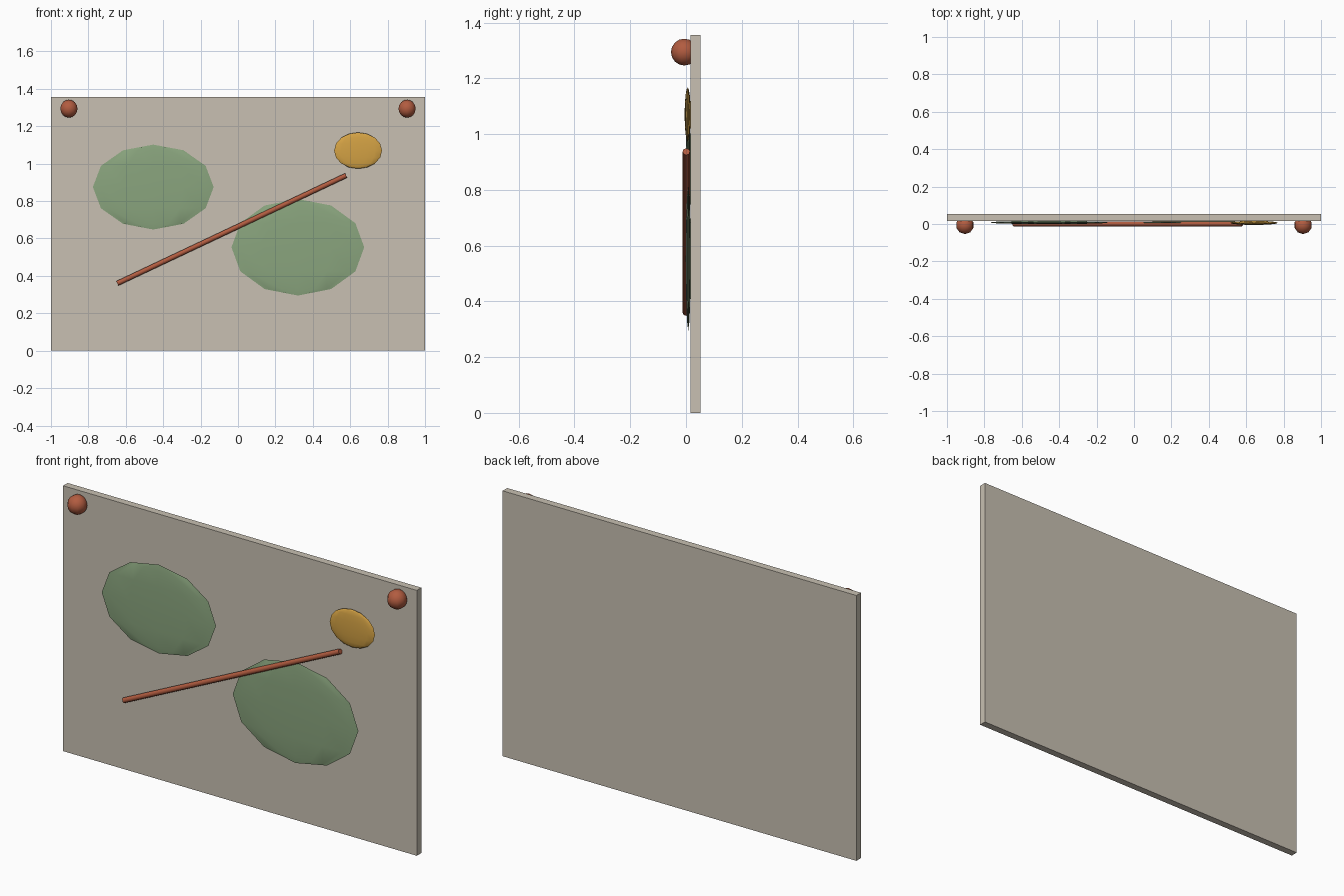
import bpy
import math
from mathutils import Vector

cube = bpy.data.objects.get("Cube")
if cube:
    bpy.data.objects.remove(cube, do_unlink=True)


def material(name, r, g, b):
    def linear(c):
        c /= 255
        return c / 12.92 if c < 0.04 else ((c + 0.055) / 1.055) ** 2.4
    colour = (linear(r), linear(g), linear(b), 1)
    mat = bpy.data.materials.new(name)
    mat.diffuse_color = colour
    mat.use_nodes = True
    mat.node_tree.nodes["Principled BSDF"].inputs["Base Color"].default_value = colour
    return mat


STONE = material("warm grey", 200, 192, 178)
GREEN = material("leaf green", 138, 165, 126)
GOLD = material("gold", 212, 162, 68)
RUST = material("rust", 178, 92, 64)


def finish(name, mat, smooth=True):
    obj = bpy.context.object
    obj.name = name
    obj.data.materials.append(mat)
    bpy.ops.object.transform_apply(location=False, rotation=False, scale=True)
    if smooth:
        bpy.ops.object.shade_smooth_by_angle(angle=math.radians(60))
    return obj


def ellipsoid(name, mat, centre, radii, segments, rings):
    bpy.ops.mesh.primitive_uv_sphere_add(
        segments=segments, ring_count=rings, radius=1, location=centre)
    bpy.context.object.scale = radii
    return finish(name, mat)


# Backing board
bpy.ops.mesh.primitive_cube_add(size=1, location=(0, 0.034, 0.678))
bpy.context.object.scale = (2, 0.037, 1.356)
finish("board", STONE, smooth=False)

# Flattened pads on the face
ellipsoid("right_leaf_pad", GREEN, (-0.453, 0.008, 0.875), (0.323, 0.009, 0.227), 12, 6)
ellipsoid("left_leaf_pad", GREEN, (0.32, 0.008, 0.553), (0.355, 0.009, 0.258), 12, 6)
ellipsoid("gold_pad", GOLD, (0.642, 0.006, 1.07), (0.128, 0.011, 0.097), 16, 8)

# Corner pins
for side, name in ((-1, "right_pin"), (1, "left_pin")):
    ellipsoid(name, RUST, (side * 0.904, -0.006, 1.294), (0.048, 0.048, 0.048), 10, 8)

# Slanted rod
start, end = Vector((-0.645, 0.001, 0.36)), Vector((0.578, 0.001, 0.937))
axis = end - start
bpy.ops.mesh.primitive_cylinder_add(
    vertices=8, radius=0.0133, depth=axis.length, location=(start + end) / 2)
bpy.context.object.rotation_euler = axis.to_track_quat("Z", "Y").to_euler()
finish("slanted_rod", RUST)
